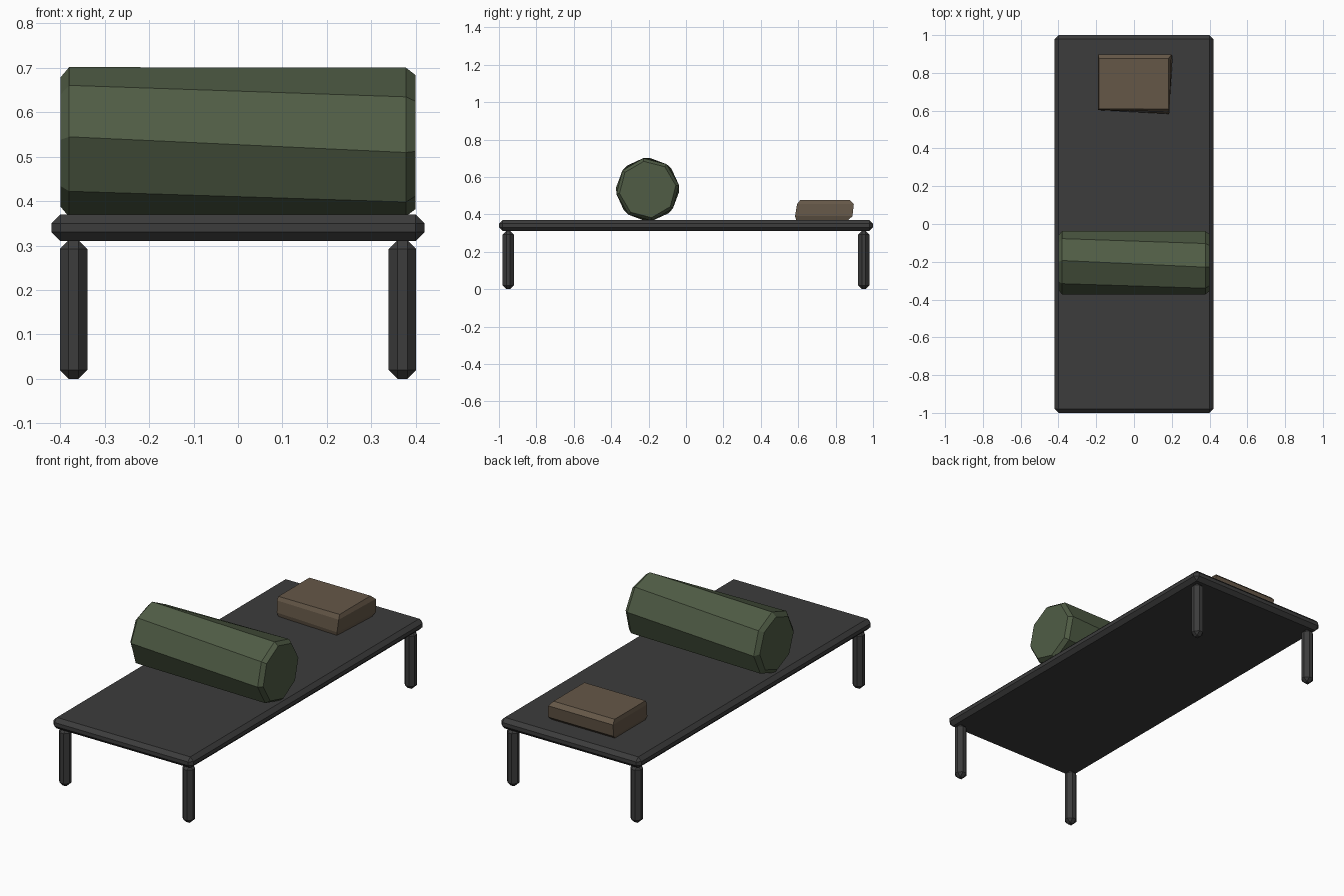
import bpy, bmesh, math

if "Cube" in bpy.data.objects:
    bpy.data.objects.remove(bpy.data.objects["Cube"])


def material(name, rgb):
    m = bpy.data.materials.new(name)
    m.diffuse_color = (*rgb, 1)
    m.use_nodes = True
    m.node_tree.nodes["Principled BSDF"].inputs["Base Color"].default_value = m.diffuse_color
    return m


CHARCOAL = material("charcoal", (0.045, 0.045, 0.045))
GREEN = material("olive green", (0.08, 0.108, 0.06))
BROWN = material("tan brown", (0.13, 0.096, 0.064))


def finish(name, bm, mat):
    bmesh.ops.recalc_face_normals(bm, faces=bm.faces)
    me = bpy.data.meshes.new(name)
    bm.to_mesh(me)
    bm.free()
    me.materials.append(mat)
    ob = bpy.data.objects.new(name, me)
    bpy.context.collection.objects.link(ob)
    return ob


def chamfered_box(name, centre, size, bevel, mat):
    bm = bmesh.new()
    bmesh.ops.create_cube(bm, size=1)
    for v in bm.verts:
        v.co = [c + s * p for c, s, p in zip(centre, size, v.co)]
    bmesh.ops.bevel(bm, geom=bm.edges[:], offset=bevel, segments=1,
                    affect='EDGES', profile=0.5)
    return finish(name, bm, mat)


def loft(name, rings, mat):
    # skin equal-length rings of points and cap both ends
    bm = bmesh.new()
    rows = [[bm.verts.new(p) for p in ring] for ring in rings]
    n = len(rows[0])
    for a, b in zip(rows, rows[1:]):
        for i in range(n):
            j = (i + 1) % n
            bm.faces.new((a[i], a[j], b[j], b[i]))
    bm.faces.new(rows[0])
    bm.faces.new(rows[-1])
    return finish(name, bm, mat)


# Cot platform and four legs
chamfered_box("platform", (0, 0, 0.34), (0.84, 2.0, 0.06), 0.02, CHARCOAL)
for sx, side in ((-1, "left"), (1, "right")):
    for sy, end in ((-1, "front"), (1, "back")):
        chamfered_box(f"{end}_{side}_leg", (sx * 0.37, sy * 0.95, 0.156),
                      (0.062, 0.06, 0.312), 0.02, CHARCOAL)


# Rolled blanket: slightly twisted octagonal roll with chamfered ends
def octagon(x, radius, turn):
    return [(x, -0.205 - radius * math.cos(a), 0.533 + radius * math.sin(a))
            for a in (math.radians(turn + 45 * i) for i in range(8))]


loft("blanket_roll", [octagon(-0.40, 0.145, 2), octagon(-0.38, 0.169, 4),
                      octagon(0.378, 0.169, -8), octagon(0.40, 0.152, -8)], GREEN)


# Pillow: uneven soft-edged block
def quad(x0, x1, y0, y1, z, skew=0.0):
    return [(x0, y0 + skew, z), (x1, y0, z), (x1 + skew, y1, z), (x0, y1, z)]


loft("pillow", [quad(-0.18, 0.18, 0.59, 0.865, 0.368, 0.015),
                quad(-0.19, 0.185, 0.583, 0.89, 0.39, 0.02),
                quad(-0.19, 0.188, 0.594, 0.897, 0.455, 0.01),
                quad(-0.185, 0.182, 0.61, 0.875, 0.476, 0.0)], BROWN)
